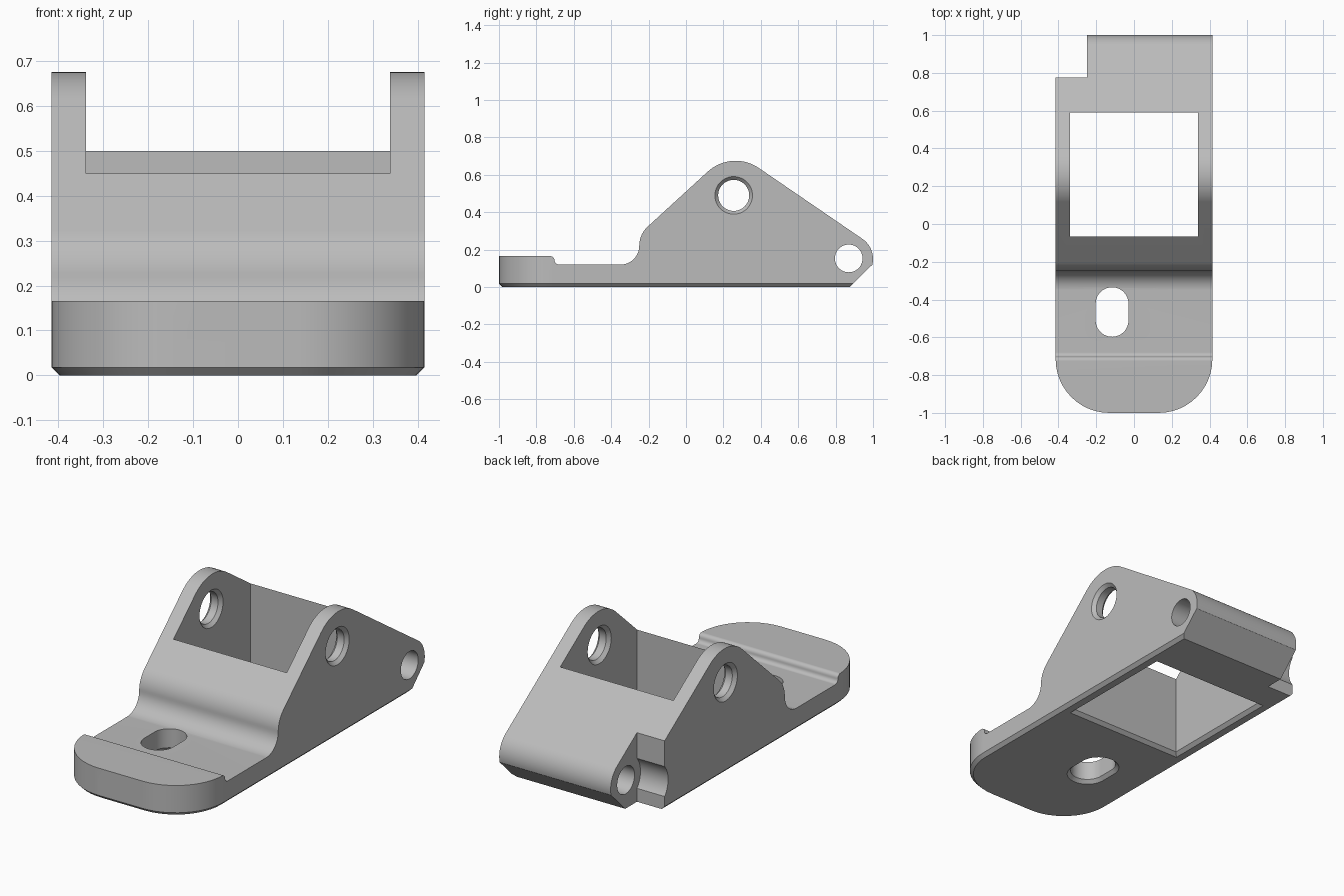
import bpy, bmesh
from math import sin, cos, radians

if "Cube" in bpy.data.objects:
    bpy.data.objects.remove(bpy.data.objects["Cube"])

grey = bpy.data.materials.new("plain grey")
grey.use_nodes = True
grey.diffuse_color = (0.5, 0.5, 0.5, 1)
grey.node_tree.nodes["Principled BSDF"].inputs["Base Color"].default_value = (0.5, 0.5, 0.5, 1)


def arc(cx, cy, r, a0, a1, n=12):
    angles = [radians(a0 + (a1 - a0) * i / n) for i in range(n + 1)]
    return [(cx + r * cos(a), cy + r * sin(a)) for a in angles]


def loft(name, rings):
    """Skin a solid through matching rings of 3D points."""
    bm = bmesh.new()
    loops = [[bm.verts.new(p) for p in ring] for ring in rings]
    n = len(loops[0])
    for a, b in zip(loops, loops[1:]):
        for i in range(n):
            j = (i + 1) % n
            bm.faces.new((a[i], a[j], b[j], b[i]))
    bm.faces.new(loops[0])
    bm.faces.new(loops[-1])
    bmesh.ops.recalc_face_normals(bm, faces=bm.faces)
    mesh = bpy.data.meshes.new(name)
    bm.to_mesh(mesh)
    bm.free()
    mesh.materials.append(grey)
    ob = bpy.data.objects.new(name, mesh)
    bpy.context.collection.objects.link(ob)
    return ob


def rounded(x0, x1, y0, y1, r_front, r_back, grow=0):
    """Plan rectangle with rounded front and back corners, optionally grown."""
    x0, x1, y0, y1 = x0 - grow, x1 + grow, y0 - grow, y1 + grow
    pts = []
    for cx, cy, r, a in ((x0, y0, r_front, 180), (x1, y0, r_front, 270),
                         (x1, y1, r_back, 0), (x0, y1, r_back, 90)):
        if r:
            r += grow
            sx, sy = (1 if cx == x0 else -1), (1 if cy == y0 else -1)
            pts += arc(cx + sx * r, cy + sy * r, r, a, a + 90)
        else:
            pts.append((cx, cy))
    clean = []
    for p in pts:
        if not clean or abs(p[0] - clean[-1][0]) + abs(p[1] - clean[-1][1]) > 1e-5:
            clean.append(p)
    return clean


def upright(name, levels, *plan):
    return loft(name, [[(x, y, z) for x, y in rounded(*plan, grow=g)] for z, g in levels])


def rod(name, cy, cz, stations):
    """Round cutter along x, given (x, radius) stations."""
    return loft(name, [[(x, y, z) for y, z in arc(cy, cz, r, 0, 352.5, 47)] for x, r in stations])


def apply_boolean(target, tool, operation="DIFFERENCE"):
    mod = target.modifiers.new(tool.name, "BOOLEAN")
    mod.object, mod.operation, mod.solver = tool, operation, "EXACT"
    bpy.ops.object.select_all(action="DESELECT")
    bpy.context.view_layer.objects.active = target
    target.select_set(True)
    bpy.ops.object.modifier_apply(modifier=mod.name)
    bpy.data.objects.remove(tool)


# Side outline: heel, hinge end, pivot peak, front shoulder, toe lip
half, c = 0.415, 0.018
side = [(-1, 0), (0.875, 0)]
side += arc(0.87, 0.15, 0.13, -13.5, 54.6)
side += arc(0.265, 0.455, 0.22, 54.6, 132.5, 16)
side += arc(-0.11, 0.22, 0.14, 132.5, 180)
side += arc(-0.35, 0.22, 0.1, 0, -90)
side += arc(-0.68, 0.1425, 0.0225, 270, 180, 6)
side += arc(-0.725, 0.1425, 0.0225, 0, 90, 6)[1:]
side += [(-1, 0.165)]
body = loft("pedal_bracket", [[(x, y, z) for y, z in side] for x in (-0.5, 0.5)])

# Rounded toe and chamfered underside
apply_boolean(body, upright("plan_shape", [(-c, -2 * c), (c, 0), (1, 0)],
                            -half, half, -1, 1.2, 0.285, 0), "INTERSECT")

# Open pocket and mounting slot, both flared at the underside
flare = [(-c, 2 * c), (c, 0), (1, 0)]
apply_boolean(body, upright("pocket", flare, -0.338, 0.338, -0.067, 0.59, 0, 0))
apply_boolean(body, upright("slot", flare, -0.203, -0.029, -0.597, -0.335, 0.087, 0.087))

# Pivot holes with chamfered rims on both faces of each cheek
for s in (-1, 1):
    rim = [(0.318, 0.12), (0.356, 0.083), (0.397, 0.083), (0.435, 0.12)]
    apply_boolean(body, rod("pivot_hole", 0.255, 0.49, [(s * x, r) for x, r in rim]))

# Hinge hole, corner notch and its rounded clearance
apply_boolean(body, rod("hinge_hole", 0.87, 0.153, [(-0.6, 0.074), (0.6, 0.074)]))
apply_boolean(body, upright("notch", [(-0.5, 0), (1, 0)], -0.6, -0.25, 0.775, 1.3, 0, 0))
apply_boolean(body, rod("clearance", 0.87, 0.153, [(-0.6, 0.125), (-0.25, 0.125)]))

# Smooth curves, crisp edges
bpy.ops.object.shade_smooth_by_angle(angle=radians(30))
weighted = body.modifiers.new("flat_faces", "WEIGHTED_NORMAL")
weighted.keep_sharp = True
